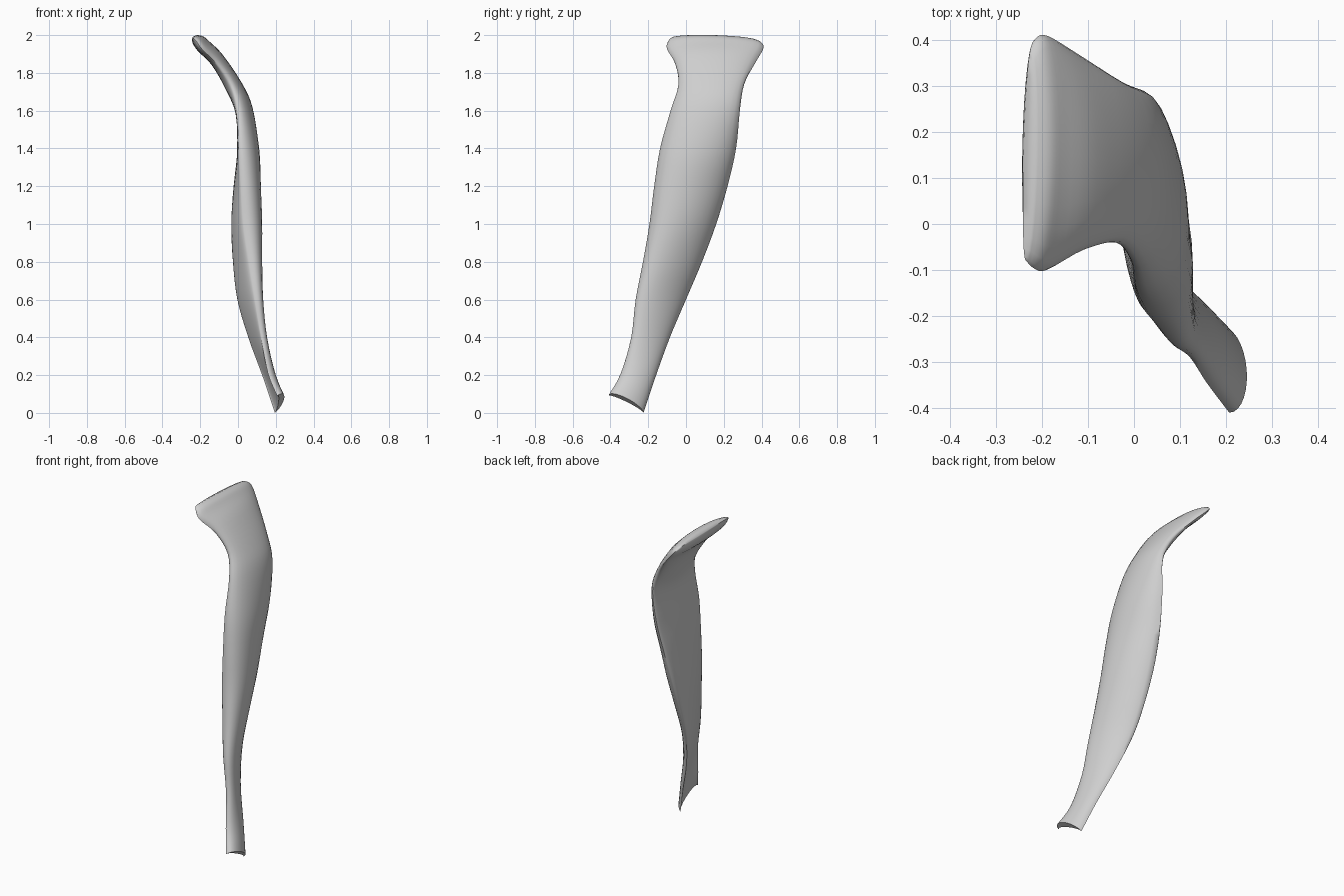
import bpy, bmesh, math
from mathutils import Vector

if "Cube" in bpy.data.objects:
    bpy.data.objects.remove(bpy.data.objects["Cube"])

# Cross-sections from bottom to top:
# front edge xyz, back edge xyz, outer middle xz, inner middle xz
SECTIONS = [
    (.207, -.410, .090, .195, -.225, .000, .245, .080, .215, .060),
    (.158, -.345, .210, .135, -.165, .180, .198, .200, .158, .195),
    (.122, -.290, .400, .055, -.085, .400, .145, .400, .082, .400),
    (.090, -.265, .600, .003, .000, .600, .122, .600, .022, .600),
    (.060, -.225, .800, -.012, .085, .800, .122, .800, -.012, .800),
    (.030, -.190, 1.00, -.015, .160, 1.00, .126, 1.00, -.029, 1.00),
    (.016, -.165, 1.20, -.006, .220, 1.20, .121, 1.20, -.021, 1.20),
    (.004, -.135, 1.40, .015, .265, 1.40, .112, 1.40, -.003, 1.40),
    (-.005, -.080, 1.60, .028, .285, 1.60, .074, 1.62, -.005, 1.57),
    (-.040, -.040, 1.74, -.025, .308, 1.74, .018, 1.75, -.058, 1.70),
    (-.115, -.058, 1.85, -.115, .365, 1.85, -.080, 1.895, -.138, 1.84),
    (-.190, -.100, 1.925, -.186, .408, 1.925, -.150, 1.965, -.212, 1.915),
    (-.218, -.096, 1.965, -.212, .405, 1.955, -.182, 1.992, -.241, 1.960),
    (-.236, -.078, 1.985, -.225, .375, 1.972, -.214, 2.00, -.240, 1.988),
]
RING, STEPS = 28, 4


def catmull(a, b, c, d, t):
    return [0.5 * (2*q + (r-p)*t + (2*p - 5*q + 4*r - s)*t*t + (3*q - p - 3*r + s)*t**3)
            for p, q, r, s in zip(a, b, c, d)]


def ring_points(s):
    # lens or crescent shaped outline through the two edges and two middles
    f, b = Vector(s[0:3]), Vector(s[3:6])
    mid = (f + b) / 2
    outer = Vector((s[6], mid.y, s[7])) - mid
    inner = Vector((s[8], mid.y, s[9])) - mid
    # the outer swell leans to the front around mid height
    outer.y -= 0.1 * (b.y - f.y) * max(0, math.sin(math.pi * mid.z / 2))
    pts = []
    for i in range(RING):
        a = 2 * math.pi * i / RING
        bulge = outer if a < math.pi else inner
        pts.append(mid + (f - mid) * math.cos(a) + bulge * abs(math.sin(a)))
    return pts


# Smooth the section list along the length
n = len(SECTIONS)
rows = []
for i in range(n - 1):
    quad = [SECTIONS[min(max(i + k, 0), n - 1)] for k in (-1, 0, 1, 2)]
    rows += [catmull(*quad, j / STEPS) for j in range(STEPS)]
rows.append(SECTIONS[-1])

# Curved strap body: skin the rings and close both ends
bm = bmesh.new()
rings = [[bm.verts.new(p) for p in ring_points(r)] for r in rows]
for lo, hi in zip(rings, rings[1:]):
    for i in range(RING):
        j = (i + 1) % RING
        bm.faces.new((lo[i], lo[j], hi[j], hi[i]))
h = RING // 2
for ring in (rings[0], rings[-1]):
    for i in range(h):
        quad = [ring[i], ring[i + 1], ring[(RING - i - 1) % RING], ring[(RING - i) % RING]]
        bm.faces.new(list(dict.fromkeys(quad)))
bmesh.ops.recalc_face_normals(bm, faces=bm.faces)
mesh = bpy.data.meshes.new("curved_strap")
bm.to_mesh(mesh)
bm.free()

# Plain light grey
mat = bpy.data.materials.new("light_grey")
mat.diffuse_color = (0.62, 0.62, 0.62, 1)
mat.use_nodes = True
mat.node_tree.nodes["Principled BSDF"].inputs["Base Color"].default_value = mat.diffuse_color
mesh.materials.append(mat)

strap = bpy.data.objects.new("curved_strap", mesh)
bpy.context.collection.objects.link(strap)
bpy.context.view_layer.objects.active = strap
strap.select_set(True)
bpy.ops.object.shade_smooth_by_angle(angle=math.radians(60))
